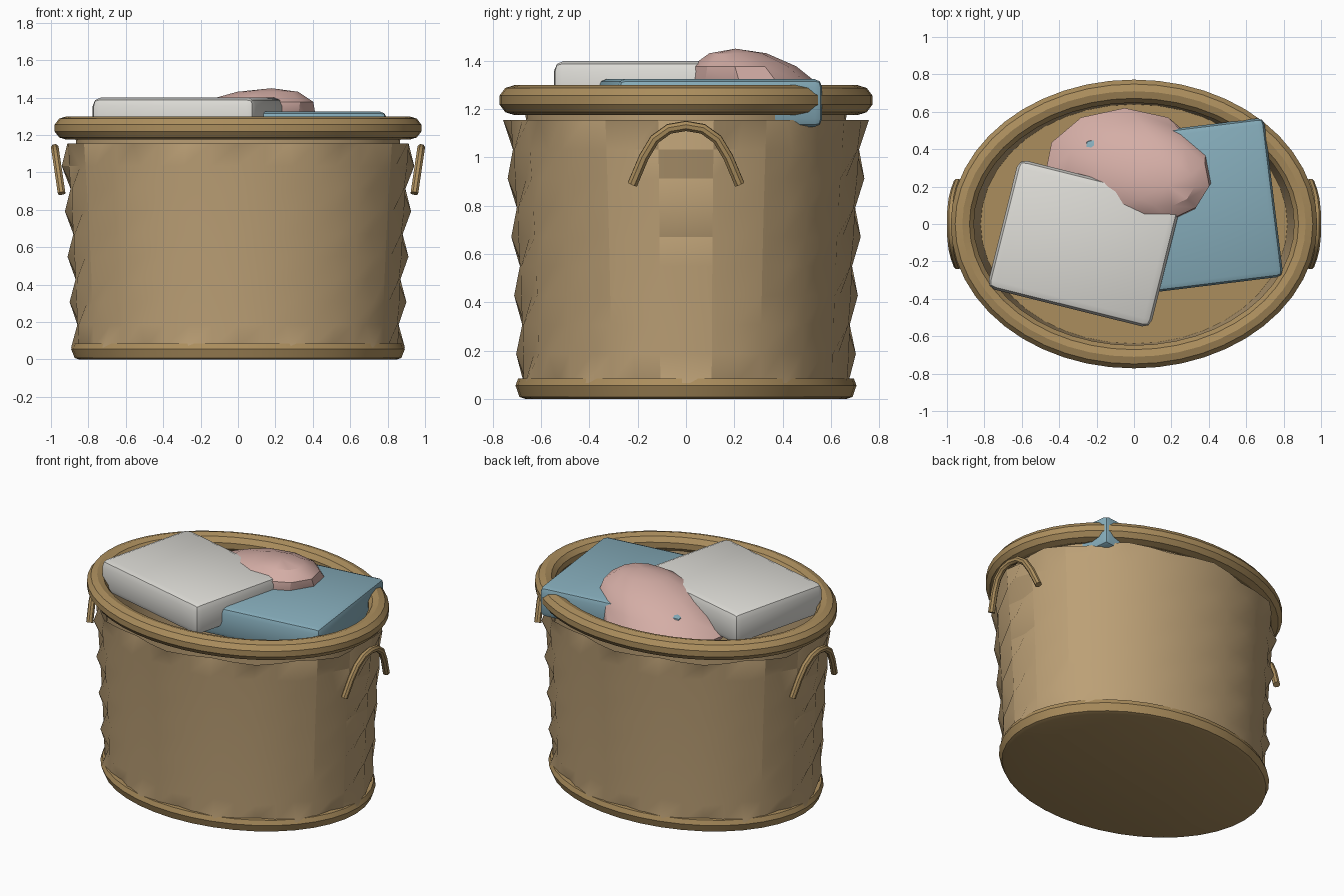
import bpy, bmesh, math
from mathutils import Matrix, Vector

if "Cube" in bpy.data.objects:
    bpy.data.objects.remove(bpy.data.objects["Cube"])


def material(name, rgb):
    m = bpy.data.materials.new(name)
    m.diffuse_color = (*rgb, 1)
    m.use_nodes = True
    m.node_tree.nodes["Principled BSDF"].inputs["Base Color"].default_value = m.diffuse_color
    return m


WICKER = material("wicker", (0.50, 0.35, 0.18))
TRIM = material("trim", (0.41, 0.27, 0.11))
WHITE = material("white_cloth", (0.72, 0.71, 0.67))
BLUE = material("blue_cloth", (0.24, 0.42, 0.50))
PINK = material("pink_cloth", (0.66, 0.42, 0.38))


def finish(name, bm, mat, angle=30):
    bmesh.ops.recalc_face_normals(bm, faces=bm.faces[:])
    me = bpy.data.meshes.new(name)
    bm.to_mesh(me)
    bm.free()
    ob = bpy.data.objects.new(name, me)
    bpy.context.collection.objects.link(ob)
    me.materials.append(mat)
    bpy.ops.object.select_all(action='DESELECT')
    bpy.context.view_layer.objects.active = ob
    ob.select_set(True)
    bpy.ops.object.shade_smooth_by_angle(angle=math.radians(angle))
    return ob


def loft(name, rings, mat, n=40, cap=(), loop=False, angle=30):
    """Skin oval rings of (x radius, y radius, z, weave amount)."""
    bm = bmesh.new()
    rows = []
    for a, b, z, w in rings:
        row = []
        for i in range(n):
            t = 2 * math.pi * i / n
            k = 1 + w * math.cos(10 * t)
            row.append(bm.verts.new((a * k * math.cos(t), b * k * math.sin(t), z)))
        rows.append(row)
    pairs = list(zip(rows, rows[1:]))
    if loop:
        pairs.append((rows[-1], rows[0]))
    for r, s in pairs:
        for i in range(n):
            j = (i + 1) % n
            bm.faces.new((r[i], r[j], s[j], s[i]))
    for c in cap:
        bm.faces.new(rows[c])
    return finish(name, bm, mat, angle)


# Woven wall: rings pushed in and out in alternation
wall = []
for k in range(10):
    f = k / 9
    wall.append((0.866 + 0.03 * f + 0.028 * f * f, 0.68 + 0.022 * f + 0.033 * f * f,
                 0.065 + 0.121 * k, 0.03 * (1 if k % 2 == 0 else -1)))
loft("woven_wall", wall, WICKER, angle=25)

# Smooth inside and floor
loft("inner_wall_and_floor", [(0.87, 0.665, 1.23, 0), (0.82, 0.64, 0.08, 0)], WICKER, cap=(1,))

# Base band with closed bottom
loft("base", [(0.85, 0.665, 0.0, 0), (0.873, 0.69, 0.008, 0), (0.892, 0.706, 0.055, 0),
              (0.88, 0.695, 0.085, 0), (0.83, 0.65, 0.085, 0)], TRIM, cap=(0, 4))

# Rolled rim
rim = []
for i in range(10):
    t = 2 * math.pi * (i + 0.5) / 10
    rim.append((0.918 + 0.065 * math.cos(t), 0.71 + 0.065 * math.sin(t + math.pi / 2),
                1.237 + 0.062 * math.sin(t), 0))
loft("rim", rim, TRIM, n=48, loop=True)


# Arched handles swept with an eight-sided section
def handle(name, side):
    path = [(-0.222, 0.888), (-0.175, 1.0), (-0.13, 1.075), (-0.07, 1.118), (0, 1.13),
            (0.07, 1.118), (0.13, 1.075), (0.175, 1.0), (0.222, 0.888)]
    pts = [Vector((side * (0.943 + 0.036 * (z - 0.888) / 0.242), y, z)) for y, z in path]
    out = Vector((side, 0, -0.15)).normalized()
    bm = bmesh.new()
    rows = []
    for i, p in enumerate(pts):
        d = (pts[min(i + 1, 8)] - pts[max(i - 1, 0)]).normalized()
        across = d.cross(out).normalized()
        rows.append([bm.verts.new(p + 0.022 * (out * math.cos(q) + across * math.sin(q)))
                     for q in [math.pi * (s + 0.5) / 4 for s in range(8)]])
    for r, s in zip(rows, rows[1:]):
        for i in range(8):
            j = (i + 1) % 8
            bm.faces.new((r[i], r[j], s[j], s[i]))
    bm.faces.new(rows[0])
    bm.faces.new(rows[-1])
    finish(name, bm, TRIM, 40)


handle("right_handle", 1)
handle("left_handle", -1)


# Folded cloths: bevelled, turned blocks
def folded(name, size, centre, degrees, bevel, mat):
    bm = bmesh.new()
    bmesh.ops.create_cube(bm, size=1)
    bmesh.ops.scale(bm, vec=size, verts=bm.verts[:])
    bmesh.ops.bevel(bm, geom=bm.edges[:], offset=bevel, segments=2, profile=0.5, affect='EDGES')
    bm.transform(Matrix.Translation(centre) @ Matrix.Rotation(math.radians(degrees), 4, 'Z'))
    finish(name, bm, mat, 30)


folded("white_folded_cloth", (0.90, 0.71, 0.21), (-0.265, -0.105, 1.295), -14, 0.045, WHITE)
folded("blue_folded_cloth", (0.97, 0.855, 0.20), (0.265, 0.085, 1.225), 7, 0.035, BLUE)

# Crumpled cloth: flattened ball leaning towards its peak
bm = bmesh.new()
bmesh.ops.create_uvsphere(bm, u_segments=11, v_segments=8, radius=1)
for v in bm.verts:
    x, y, z = v.co
    v.co = (-0.05 + 0.43 * x + 0.23 * z * max(z, 0) ** 0.2 if z > 0 else -0.05 + 0.43 * x,
            0.305 + 0.315 * y - 0.10 * max(z, 0),
            1.2 + (0.25 if z > 0 else 0.1) * z)
finish("pink_crumpled_cloth", bm, PINK, 30)
